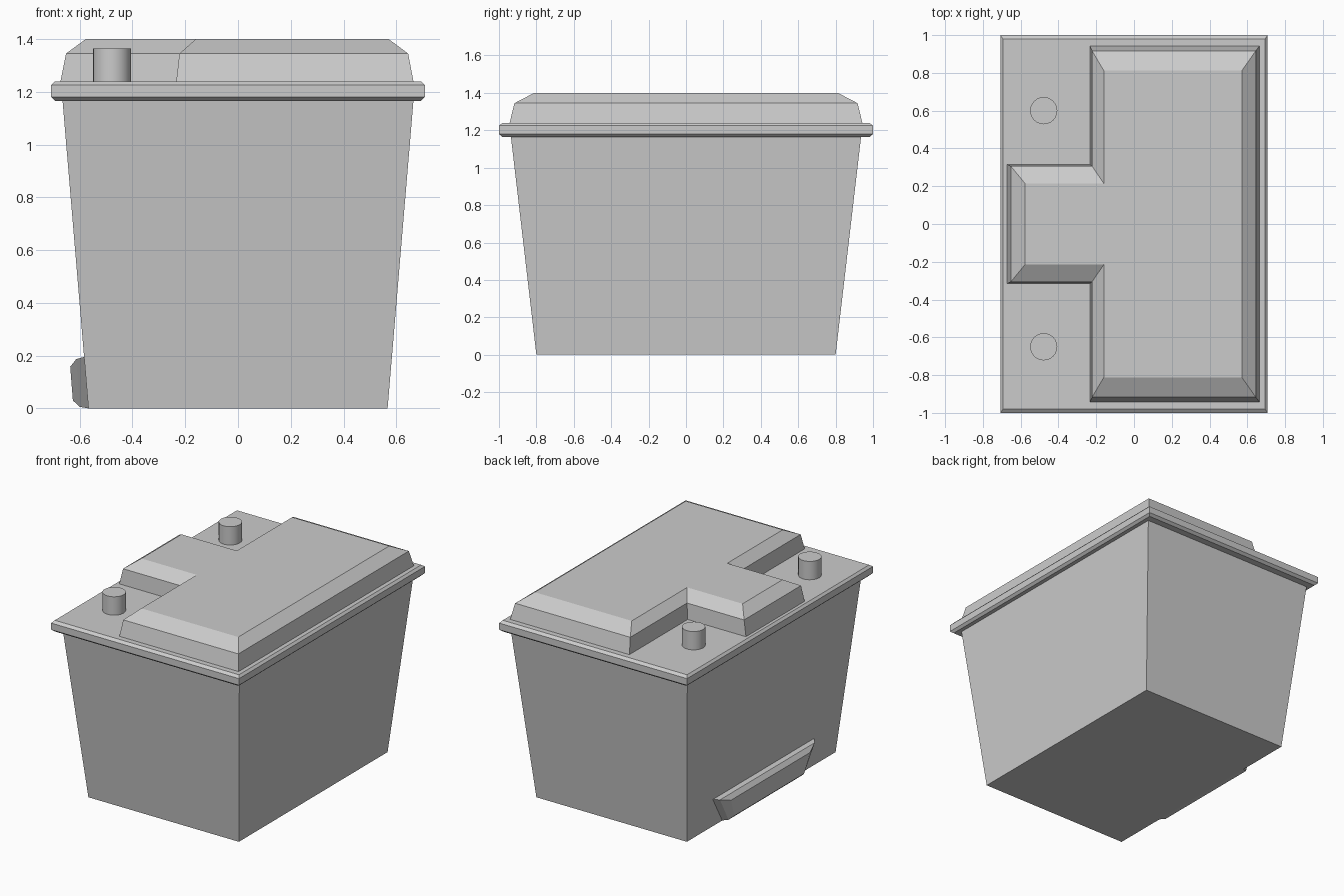
import bpy, bmesh, math

if "Cube" in bpy.data.objects:
    bpy.data.objects.remove(bpy.data.objects["Cube"])


def loft(name, rings, cap_start=True, cap_end=True):
    """Skin a list of equal-length point rings into one mesh object."""
    bm = bmesh.new()
    rows = [[bm.verts.new(p) for p in ring] for ring in rings]
    n = len(rows[0])
    for a, b in zip(rows, rows[1:]):
        for i in range(n):
            j = (i + 1) % n
            bm.faces.new((a[i], a[j], b[j], b[i]))
    if cap_start:
        bm.faces.new(rows[0][::-1])
    if cap_end:
        bm.faces.new(rows[-1])
    bmesh.ops.recalc_face_normals(bm, faces=bm.faces)
    mesh = bpy.data.meshes.new(name)
    bm.to_mesh(mesh)
    bm.free()
    obj = bpy.data.objects.new(name, mesh)
    bpy.context.collection.objects.link(obj)
    return obj


def rect(hx, hy, z):
    return [(-hx, -hy, z), (hx, -hy, z), (hx, hy, z), (-hx, hy, z)]


def t_shape(left, step, right, tab, hy, z):
    """T outline: wide block on the right, narrow tab reaching left."""
    return [(step, -hy, z), (right, -hy, z), (right, hy, z), (step, hy, z),
            (step, tab, z), (left, tab, z), (left, -tab, z), (step, -tab, z)]


def ledge_ring(x_low, z_low, w_low, x_top, z_top, w_top):
    return [(x_low, -w_low, z_low), (x_low, w_low, z_low),
            (x_top, w_top, z_top), (x_top, -w_top, z_top)]


# Tapered case
loft("case", [rect(0.567, 0.80, 0), rect(0.665, 0.936, 1.165)], cap_end=False)

# Lid plate with chamfered rim
loft("lid", [rect(0.665, 0.936, 1.165), rect(0.692, 0.982, 1.165),
             rect(0.708, 1.0, 1.18), rect(0.708, 1.0, 1.225),
             rect(0.694, 0.98, 1.24)], cap_start=False)

# Raised T-shaped cover
loft("cover", [t_shape(-0.673, -0.234, 0.665, 0.316, 0.943, 1.24),
               t_shape(-0.652, -0.222, 0.645, 0.306, 0.917, 1.345),
               t_shape(-0.577, -0.16, 0.571, 0.215, 0.812, 1.40)],
     cap_start=False)

# Two terminal posts
for side, y in (("front", -0.65), ("back", 0.60)):
    bpy.ops.mesh.primitive_cylinder_add(vertices=24, radius=0.072, depth=0.125,
                                        location=(-0.478, y, 1.3025))
    bpy.context.object.name = side + "_terminal"
    bpy.ops.object.shade_smooth_by_angle(angle=math.radians(30))

# Hold-down ledge at the foot of the left side
loft("hold_down_ledge", [ledge_ring(-0.567, 0.0, 0.42, -0.583, 0.195, 0.545),
                         ledge_ring(-0.60, 0.006, 0.40, -0.613, 0.187, 0.51),
                         ledge_ring(-0.626, 0.03, 0.375, -0.636, 0.158, 0.425)],
     cap_start=False)
